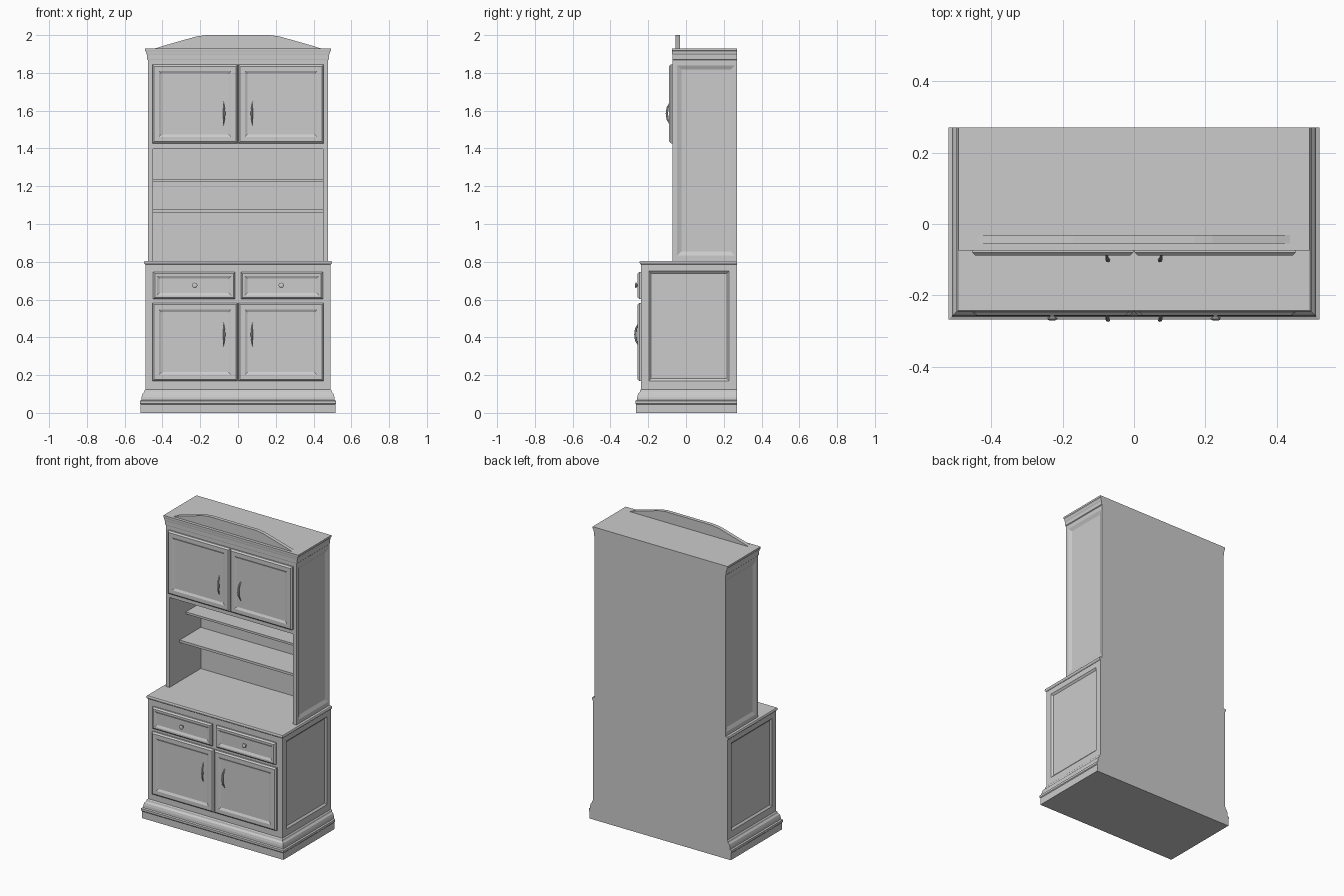
import bpy, bmesh, math

if "Cube" in bpy.data.objects:
    bpy.data.objects.remove(bpy.data.objects["Cube"])

AXES = {'x': lambda u, v, w: (w, u, v),
        'y': lambda u, v, w: (u, w, v),
        'z': lambda u, v, w: (u, v, w)}


def finish(name, bm):
    bmesh.ops.recalc_face_normals(bm, faces=bm.faces)
    me = bpy.data.meshes.new(name)
    bm.to_mesh(me)
    bm.free()
    ob = bpy.data.objects.new(name, me)
    bpy.context.collection.objects.link(ob)
    return ob


def stack(name, rects, axis):
    """Solid lofted through rectangles (u0, u1, v0, v1, w) along an axis."""
    bm = bmesh.new()
    rings = []
    for u0, u1, v0, v1, w in rects:
        rings.append([bm.verts.new(AXES[axis](u, v, w))
                      for u, v in ((u0, v0), (u1, v0), (u1, v1), (u0, v1))])
    for a, b in zip(rings, rings[1:]):
        for i in range(4):
            j = (i + 1) % 4
            bm.faces.new((a[i], a[j], b[j], b[i]))
    bm.faces.new(rings[0])
    bm.faces.new(rings[-1])
    return finish(name, bm)


def box(name, x0, x1, y0, y1, z0, z1):
    return stack(name, [(x0, x1, y0, y1, z0), (x0, x1, y0, y1, z1)], 'z')


def cut(ob, cutters):
    bpy.context.view_layer.objects.active = ob
    for c in cutters:
        c.hide_render = True
        m = ob.modifiers.new("cut", 'BOOLEAN')
        m.operation = 'DIFFERENCE'
        m.solver = 'EXACT'
        m.object = c
        bpy.ops.object.modifier_apply(modifier=m.name)
        bpy.data.objects.remove(c)


def side_cutters(hw, y0, y1, z0, z1, bevel, depth):
    """Bevelled recess cutters for both sides of a body of half width hw."""
    e = bevel / depth * 0.01
    return [stack("recess_cutter", [
        (y0 - e, y1 + e, z0 - e, z1 + e, s * (hw + 0.01)),
        (y0 + bevel, y1 - bevel, z0 + bevel, z1 - bevel, s * (hw - depth))], 'x')
        for s in (-1, 1)]


def front_panel(name, x0, x1, z0, z1, y, frame, bevel):
    """Door or drawer front: chamfered frame around a sunken panel."""
    rings = [(0, 0.002), (0, -0.009), (0.009, -0.018), (frame, -0.018),
             (frame + bevel, -0.011), (frame + bevel + 0.004, -0.011)]
    return stack(name, [(x0 + i, x1 - i, z0 + i, z1 - i, y + d)
                        for i, d in rings], 'y')


def smooth(ob):
    bpy.ops.object.select_all(action='DESELECT')
    ob.select_set(True)
    bpy.context.view_layer.objects.active = ob
    bpy.ops.object.shade_smooth_by_angle(angle=math.radians(40))


def handle(name, x, y, z, side):
    """Bowed pull, thick in the middle, with a slight sideways curl."""
    pts = [(-0.062, 0.002, 0.003, 0.3), (-0.05, -0.004, 0.002, 0.6),
           (-0.03, -0.013, 0.0, 0.9), (0.0, -0.016, -0.002, 1.1),
           (0.03, -0.013, 0.0, 0.9), (0.05, -0.004, 0.002, 0.6),
           (0.062, 0.002, 0.003, 0.3)]
    cu = bpy.data.curves.new(name, 'CURVE')
    cu.dimensions = '3D'
    cu.bevel_depth = 0.006
    cu.bevel_resolution = 2
    cu.use_fill_caps = True
    sp = cu.splines.new('POLY')
    sp.points.add(len(pts) - 1)
    for p, (dz, dy, dx, r) in zip(sp.points, pts):
        p.co = (x + side * dx, y + dy, z + dz, 1)
        p.radius = r
    ob = bpy.data.objects.new(name, cu)
    bpy.context.collection.objects.link(ob)
    bpy.ops.object.select_all(action='DESELECT')
    ob.select_set(True)
    bpy.context.view_layer.objects.active = ob
    bpy.ops.object.convert(target='MESH')
    smooth(bpy.context.view_layer.objects.active)


def knob(name, x, y, z):
    bm = bmesh.new()
    prof = [(0, 0.002), (0.008, 0.002), (0.006, -0.006), (0.007, -0.011),
            (0.014, -0.014), (0.014, -0.018), (0.009, -0.021), (0, -0.022)]
    vs = [bm.verts.new((x + r, y + d, z)) for r, d in prof]
    es = [bm.edges.new(p) for p in zip(vs, vs[1:])]
    bmesh.ops.spin(bm, geom=vs + es, cent=(x, y, z), axis=(0, 1, 0),
                   angle=2 * math.pi, steps=16)
    bmesh.ops.remove_doubles(bm, verts=bm.verts, dist=1e-5)
    smooth(finish(name, bm))


BACK = 0.27
LOW, LOW_F = 0.49, -0.238      # lower cabinet half width and front
UP, UP_F = 0.477, -0.071       # hutch half width and front

# Lower cabinet with recessed side panels
lower = box("lower_cabinet", -LOW, LOW, LOW_F, BACK, 0.1, 0.79)
cut(lower, side_cutters(LOW, -0.197, 0.228, 0.17, 0.75, 0.012, 0.01))

# Moulded plinth, flush at the back
profile = [(0.026, 0), (0.026, 0.045), (0.030, 0.05), (0.030, 0.064),
           (0.021, 0.068), (0.020, 0.085), (0.016, 0.1), (0.007, 0.11),
           (0.005, 0.12), (0, 0.125)]
stack("plinth", [(-LOW - o, LOW + o, LOW_F - o, BACK, z) for o, z in profile], 'z')

# Counter top
profile = [(0.001, 0.785), (0.006, 0.79), (0.008, 0.797), (0.006, 0.803), (0.004, 0.805)]
stack("counter_top", [(-LOW - o, LOW + o, LOW_F - o, BACK, z) for o, z in profile], 'z')

# Hutch with open shelf bay and recessed side panels
hutch = box("hutch", -UP, UP, UP_F, BACK, 0.804, 1.88)
bay = box("bay_cutter", -0.45, 0.45, -0.2, 0.255, 0.7, 1.398)
cut(hutch, [bay] + side_cutters(UP, -0.047, 0.26, 0.832, 1.84, 0.022, 0.01))

# Shelves
box("lower_shelf", -0.452, 0.452, 0.035, 0.257, 1.061, 1.077)
box("upper_shelf", -0.452, 0.452, 0.10, 0.257, 1.224, 1.238)

# Crown moulding, mostly overhanging the sides
profile = [(0.0, 1.868), (0.004, 1.872), (0.005, 1.895), (0.009, 1.903),
           (0.010, 1.912), (0.015, 1.918), (0.015, 1.93)]
stack("crown", [(-UP - o, UP + o, UP_F - 0.25 * o, BACK, z) for o, z in profile], 'z')

# Arched pediment
bm = bmesh.new()
half = [(0.44, 1.929), (0.40, 1.942), (0.22, 1.993), (0.17, 2.0)]
outline = half + [(-x, z) for x, z in reversed(half)]
face = bm.faces.new([bm.verts.new((x, -0.055, z)) for x, z in outline])
ext = bmesh.ops.extrude_face_region(bm, geom=[face])
moved = [g for g in ext["geom"] if isinstance(g, bmesh.types.BMVert)]
bmesh.ops.translate(bm, verts=moved, vec=(0, 0.024, 0))
finish("pediment", bm)

# Doors, drawers and hardware, mirrored left and right
for s, side in ((-1, "left"), (1, "right")):
    dx = sorted((s * 0.002, s * 0.453))
    front_panel(f"upper_door_{side}", *dx, 1.427, 1.844, UP_F, 0.034, 0.014)
    front_panel(f"lower_door_{side}", *dx, 0.168, 0.582, LOW_F, 0.034, 0.014)
    wx = sorted((s * 0.015, s * 0.449))
    front_panel(f"drawer_{side}", *wx, 0.602, 0.746, LOW_F, 0.020, 0.014)
    knob(f"drawer_knob_{side}", s * 0.229, LOW_F - 0.011, 0.675)
    handle(f"upper_handle_{side}", s * 0.075, UP_F - 0.014, 1.585, s)
    handle(f"lower_handle_{side}", s * 0.075, LOW_F - 0.014, 0.415, s)
